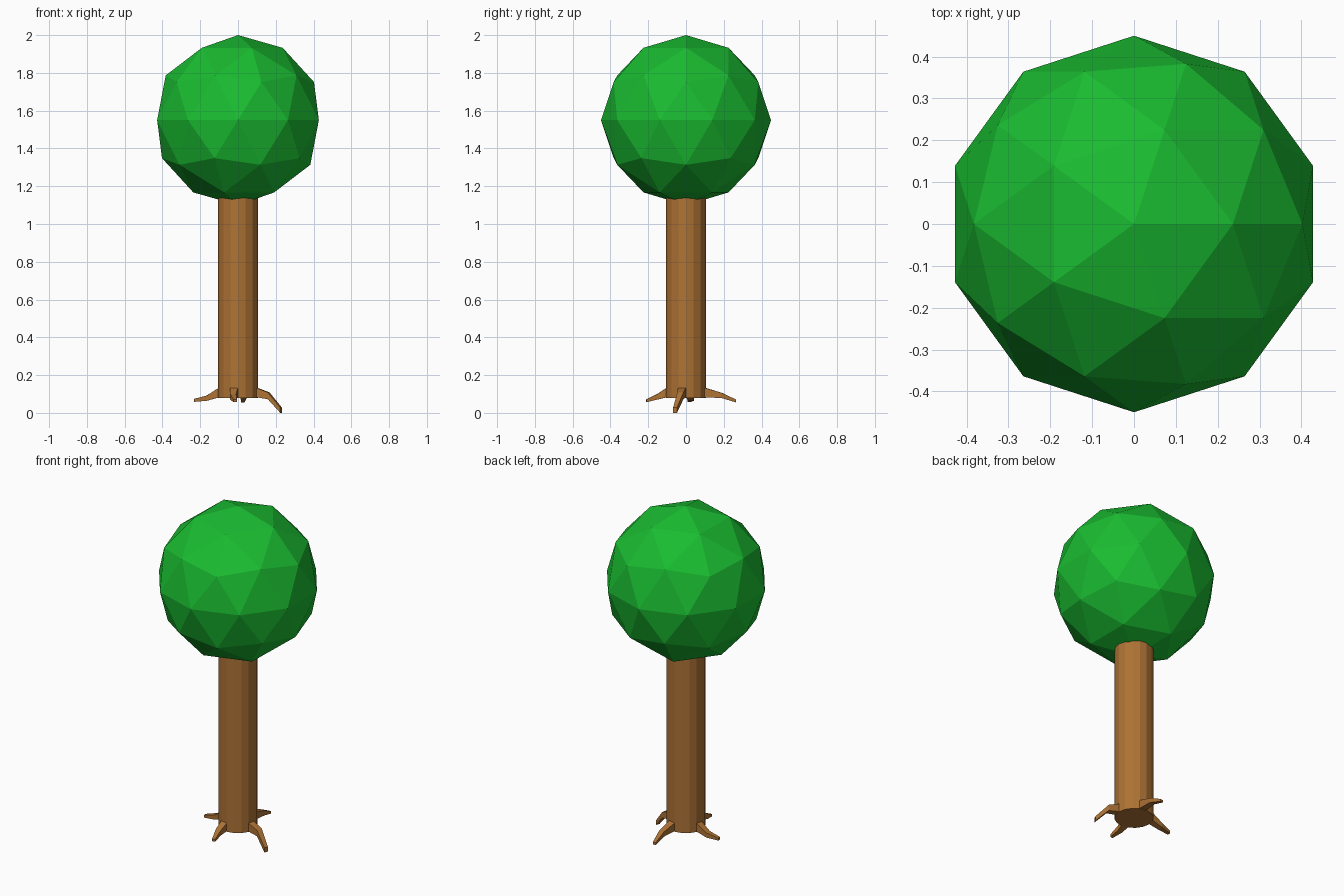
import bpy, bmesh
from mathutils import Vector

if "Cube" in bpy.data.objects:
    bpy.data.objects.remove(bpy.data.objects["Cube"])


def material(name, rgb):
    m = bpy.data.materials.new(name)
    m.diffuse_color = (*rgb, 1)
    m.use_nodes = True
    m.node_tree.nodes["Principled BSDF"].inputs["Base Color"].default_value = m.diffuse_color
    return m


bark = material("bark", (0.42, 0.17, 0.035))
leaf = material("leaf", (0.01, 0.5, 0.03))

# Faceted round crown
bpy.ops.mesh.primitive_ico_sphere_add(subdivisions=2, radius=0.45, location=(0, 0, 1.55))
crown = bpy.context.object
crown.name = "crown"
crown.data.materials.append(leaf)

# Straight 16-sided trunk, running up into the crown
bottom, top = 0.08, 1.16
bpy.ops.mesh.primitive_cylinder_add(vertices=16, radius=0.107, depth=top - bottom,
                                    location=(0, 0, (top + bottom) / 2))
trunk = bpy.context.object
trunk.name = "trunk"
trunk.data.materials.append(bark)


def root(name, sections):
    """Tapered square tube; each section is (centre, width, height)."""
    bm = bmesh.new()
    rings = []
    for i, (c, w, h) in enumerate(sections):
        a = Vector(sections[max(i - 1, 0)][0])
        b = Vector(sections[min(i + 1, len(sections) - 1)][0])
        d = b - a
        side = Vector((-d.y, d.x, 0)).normalized() * w / 2
        up = Vector((0, 0, h / 2))
        c = Vector(c)
        rings.append([bm.verts.new(c + side * s + up * t)
                      for s, t in ((-1, -1), (1, -1), (1, 1), (-1, 1))])
    for r, q in zip(rings, rings[1:]):
        for k in range(4):
            n = (k + 1) % 4
            bm.faces.new((r[k], r[n], q[n], q[k]))
    bm.faces.new(rings[0])
    bm.faces.new(rings[-1])
    bmesh.ops.recalc_face_normals(bm, faces=bm.faces)
    me = bpy.data.meshes.new(name)
    bm.to_mesh(me)
    bm.free()
    me.materials.append(bark)
    ob = bpy.data.objects.new(name, me)
    bpy.context.collection.objects.link(ob)


# Four roots, each growing from every fourth side of the trunk
root("front_root", [((-0.021, -0.10, 0.108), 0.042, 0.05),
                    ((-0.026, -0.15, 0.086), 0.032, 0.03),
                    ((-0.015, -0.21, 0.064), 0.018, 0.015)])
root("right_root", [((0.10, -0.021, 0.108), 0.042, 0.05),
                    ((0.163, -0.030, 0.090), 0.034, 0.036),
                    ((0.228, -0.058, 0.014), 0.022, 0.028)])
root("back_root", [((0.021, 0.10, 0.108), 0.042, 0.05),
                   ((0.030, 0.19, 0.092), 0.032, 0.028),
                   ((0.025, 0.265, 0.063), 0.018, 0.015)])
root("left_root", [((-0.10, 0.021, 0.108), 0.042, 0.05),
                   ((-0.165, 0.026, 0.078), 0.032, 0.028),
                   ((-0.233, 0.018, 0.066), 0.018, 0.015)])
